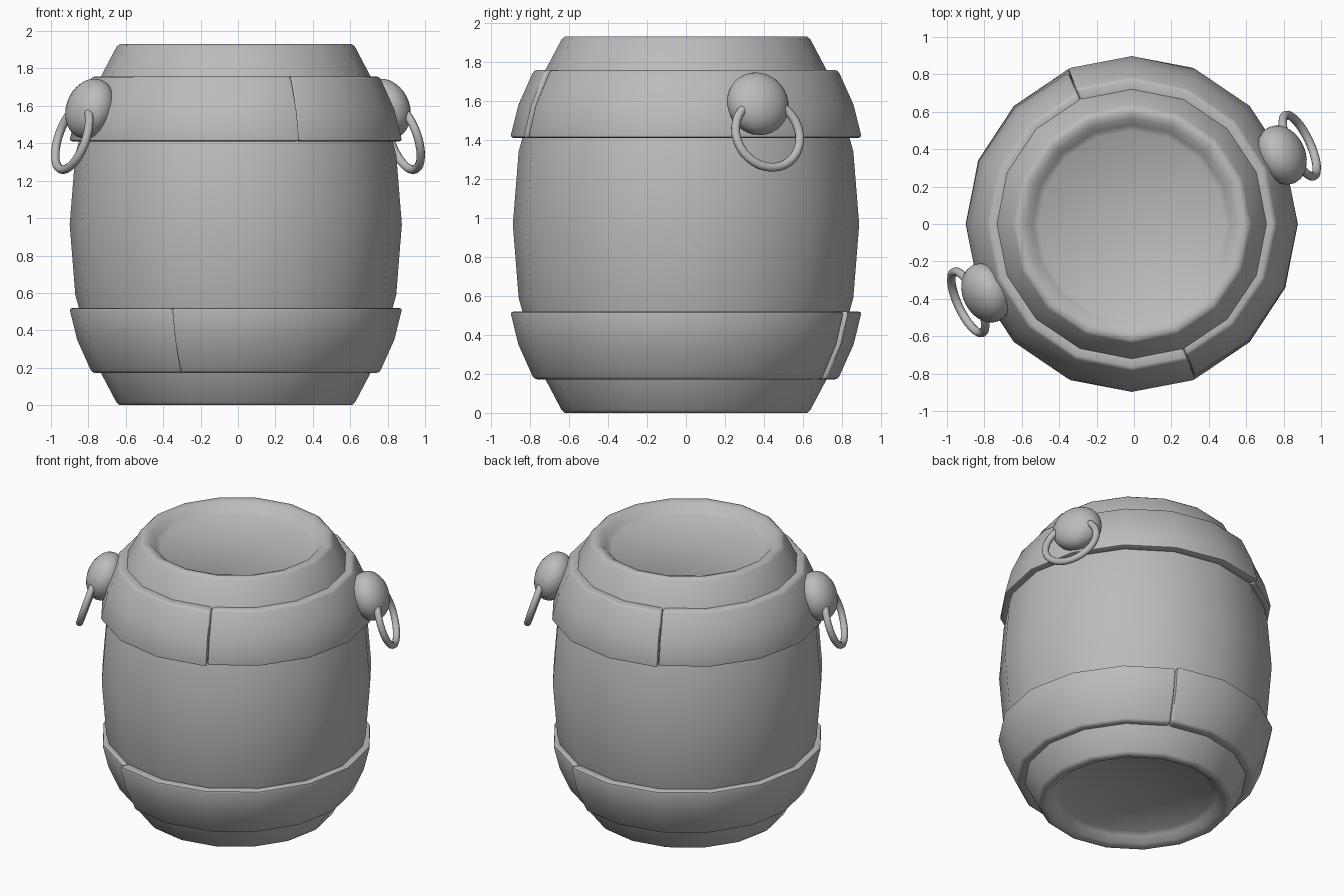
import bpy
import bmesh
from math import sin, cos, pi, radians
from mathutils import Matrix, Vector

cube = bpy.data.objects.get("Cube")
if cube:
    bpy.data.objects.remove(cube, do_unlink=True)

SIDES = 16
STEP = 2 * pi / SIDES
HEIGHT = 1.93
AXIS_X = -0.012

grey = bpy.data.materials.new("plain_grey")
grey.use_nodes = True
grey.diffuse_color = (0.5, 0.5, 0.5, 1)
grey.node_tree.nodes["Principled BSDF"].inputs["Base Color"].default_value = (0.5, 0.5, 0.5, 1)


def finish(name, bm, angle=40):
    bmesh.ops.recalc_face_normals(bm, faces=bm.faces)
    mesh = bpy.data.meshes.new(name)
    bm.to_mesh(mesh)
    bm.free()
    obj = bpy.data.objects.new(name, mesh)
    bpy.context.collection.objects.link(obj)
    mesh.materials.append(grey)
    bpy.ops.object.select_all(action="DESELECT")
    obj.select_set(True)
    bpy.context.view_layer.objects.active = obj
    bpy.ops.object.shade_smooth_by_angle(angle=radians(angle))
    return obj


def ring_at(bm, r, z):
    return [bm.verts.new((r * cos(i * STEP) + AXIS_X, r * sin(i * STEP), z))
            for i in range(SIDES)]


# Barrel body: half profile from the recessed lid down to the belly, then mirrored
def make_body():
    half = [(0.50, 1.865), (0.53, 1.885), (0.565, 1.92), (0.595, 1.93), (0.622, 1.93),
            (0.638, 1.915), (0.725, 1.75), (0.80, 1.55), (0.858, 1.34)]
    profile = half + [(0.888, HEIGHT / 2)] + [(r, HEIGHT - z) for r, z in reversed(half)]
    bm = bmesh.new()
    rings = [ring_at(bm, r, z) for r, z in profile]
    for a, b in zip(rings, rings[1:]):
        for i in range(SIDES):
            j = (i + 1) % SIDES
            bm.faces.new((a[i], a[j], b[j], b[i]))
    bm.faces.new(rings[0])
    bm.faces.new(rings[-1])
    finish("barrel_body", bm, 50)


# Half hoop: a band that starts slightly raised at the seam and settles at its far end
def make_half_hoop(name, start, flip):
    section = [(0.76, 1.758), (0.84, 1.58), (0.882, 1.41), (0.83, 1.41), (0.69, 1.758)]
    bm = bmesh.new()
    stations = []
    count = SIDES // 2
    for i in range(count + 1):
        a = start - i * STEP
        lift = 0.022 * (1 - i / count)
        row = []
        for k, (r, z) in enumerate(section):
            rr = r + (lift if k < 3 else 0)
            row.append(bm.verts.new((rr * cos(a), rr * sin(a), z)))
        stations.append(row)
    n = len(section)
    for a, b in zip(stations, stations[1:]):
        for k in range(n):
            m = (k + 1) % n
            bm.faces.new((a[k], a[m], b[m], b[k]))
    bm.faces.new(stations[0])
    bm.faces.new(stations[-1])
    if flip:
        bmesh.ops.rotate(bm, verts=bm.verts, cent=(0, 0, HEIGHT / 2),
                         matrix=Matrix.Rotation(pi, 3, "Y"))
    bmesh.ops.translate(bm, verts=bm.verts, vec=(AXIS_X, 0, 0))
    bmesh.ops.recalc_face_normals(bm, faces=bm.faces)
    sharp = [e for e in bm.edges if e.calc_face_angle(0) > radians(40)]
    bmesh.ops.bevel(bm, geom=sharp, offset=0.016, segments=2, profile=0.5, affect="EDGES")
    finish(name, bm, 50)


# Handle: flattened knob leaning with the hoop, and a ring hanging from it
def make_handle(side, azimuth):
    turn = Matrix.Rotation(azimuth, 4, "Z")
    bm = bmesh.new()
    place = (turn @ Matrix.Translation((0.872, 0, 1.585))
             @ Matrix.Rotation(radians(-20), 4, "Y") @ Matrix.Diagonal((0.12, 0.165, 0.165, 1)))
    bmesh.ops.create_uvsphere(bm, u_segments=24, v_segments=16, radius=1, matrix=place)
    finish(side + "_knob", bm, 60)

    bm = bmesh.new()
    place = (turn @ Matrix.Translation((0.98, 0.005, 1.43))
             @ Matrix.Rotation(radians(-18), 4, "Y"))
    major, minor, around, tube = 0.18, 0.023, 32, 10
    grid = []
    for i in range(around):
        a = 2 * pi * i / around
        row = []
        for k in range(tube):
            t = 2 * pi * k / tube
            d = major + minor * cos(t)
            row.append(bm.verts.new(place @ Vector((minor * sin(t), d * cos(a), d * sin(a)))))
        grid.append(row)
    for i in range(around):
        a, b = grid[i], grid[(i + 1) % around]
        for k in range(tube):
            m = (k + 1) % tube
            bm.faces.new((a[k], a[m], b[m], b[k]))
    finish(side + "_handle_ring", bm, 60)


make_body()
seam = -3 * STEP
for label, offset in (("first", 0), ("second", pi)):
    make_half_hoop("upper_hoop_" + label + "_half", seam + offset, False)
    make_half_hoop("lower_hoop_" + label + "_half", seam + offset, True)
make_handle("left", radians(25))
make_handle("right", radians(205))
